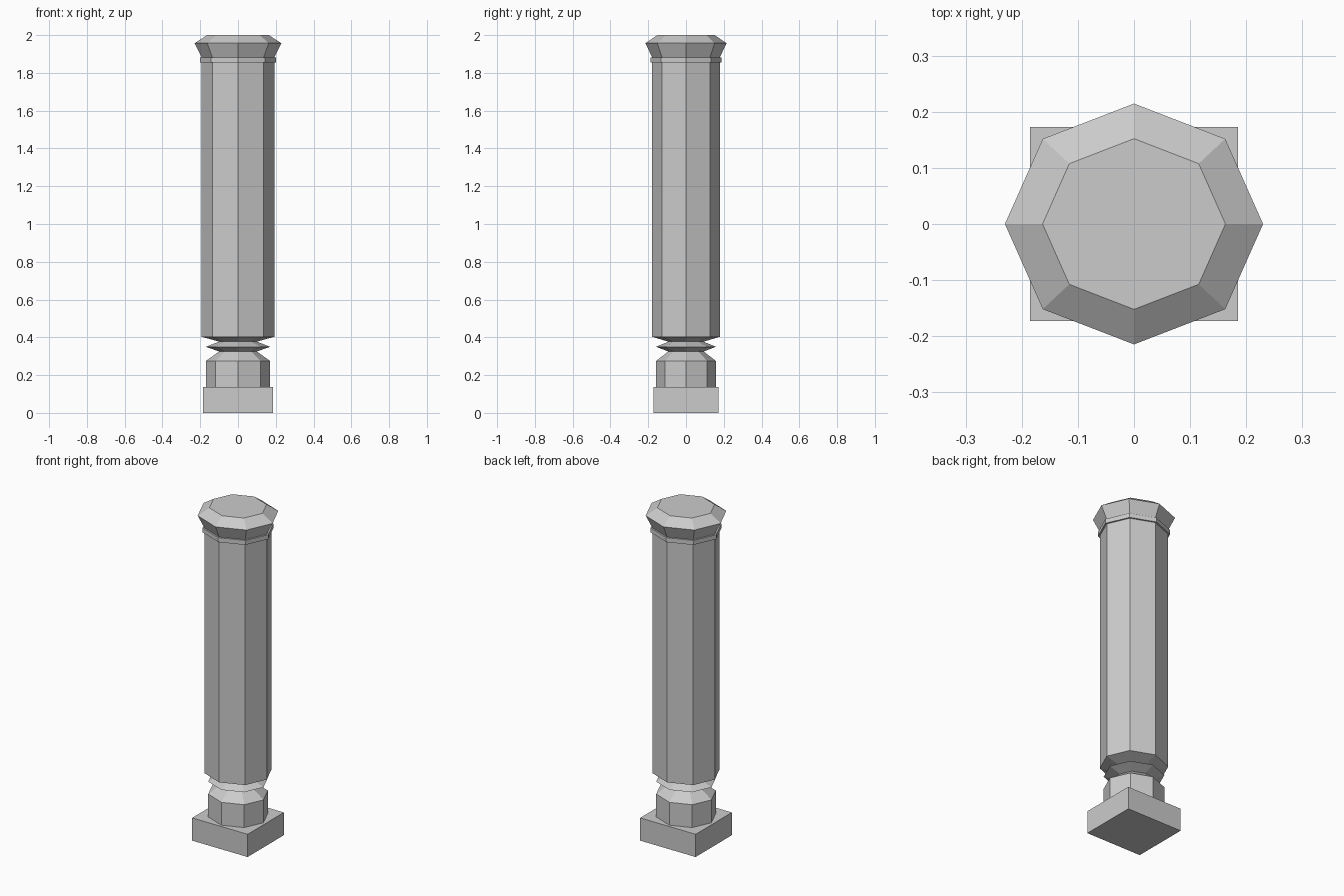
import bpy, bmesh, math

if "Cube" in bpy.data.objects:
    bpy.data.objects.remove(bpy.data.objects["Cube"])

SIDES = 8
DEPTH = 0.933  # column is slightly narrower front to back


def lathe(name, profile, cap_top=False):
    """Eight-sided turned part from (radius, height) points, corners on the axes."""
    bm = bmesh.new()
    rings = []
    for r, z in profile:
        rings.append([bm.verts.new((r * math.cos(a), r * DEPTH * math.sin(a), z))
                      for a in (2 * math.pi * i / SIDES for i in range(SIDES))])
    for lo, hi in zip(rings, rings[1:]):
        for i in range(SIDES):
            j = (i + 1) % SIDES
            bm.faces.new((lo[i], lo[j], hi[j], hi[i]))
    if cap_top:
        bm.faces.new(rings[-1])
    mesh = bpy.data.meshes.new(name)
    bm.to_mesh(mesh)
    bm.free()
    obj = bpy.data.objects.new(name, mesh)
    bpy.context.collection.objects.link(obj)
    return obj


# Square plinth
bpy.ops.mesh.primitive_cube_add(size=1, location=(0, 0, 0.0685))
plinth = bpy.context.object
plinth.name = "plinth"
plinth.scale = (0.37, 0.345, 0.137)

# Base drum with chamfered top
lathe("base_drum", [(0.17, 0.137), (0.17, 0.275), (0.1, 0.325)])

# Sharp-edged collar between the two necks
lathe("collar", [(0.1, 0.325), (0.17, 0.35), (0.1, 0.377)])

# Shaft flaring out from the neck
lathe("shaft", [(0.1, 0.377), (0.192, 0.403), (0.192, 1.855)])

# Thin band under the capital
lathe("band", [(0.192, 1.855), (0.202, 1.855), (0.202, 1.882), (0.192, 1.882)])

# Flared capital with bevelled flat top
lathe("capital", [(0.192, 1.882), (0.23, 1.957), (0.163, 2.0)], cap_top=True)
